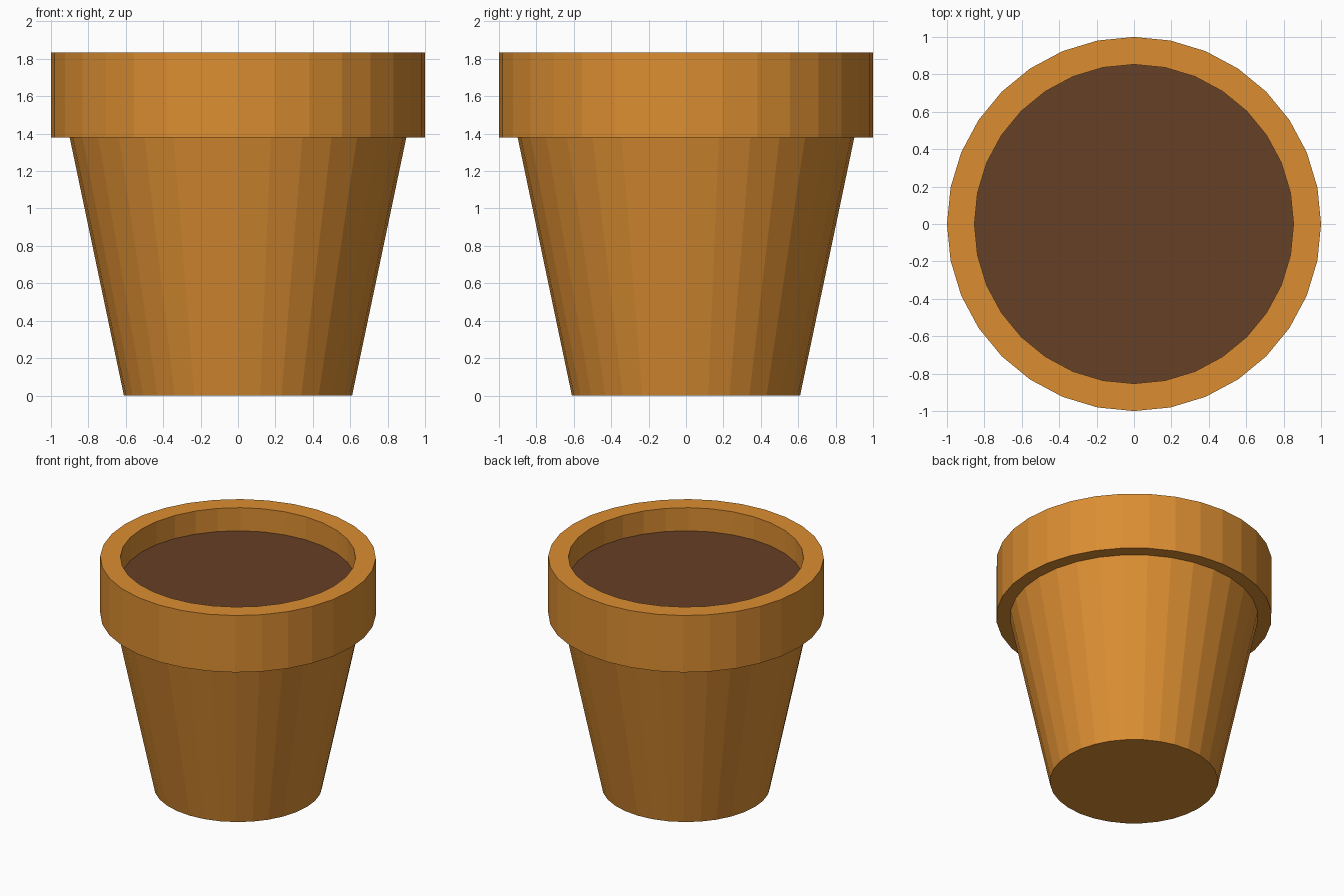
import bpy, bmesh, math

if "Cube" in bpy.data.objects:
    bpy.data.objects.remove(bpy.data.objects["Cube"])

SIDES = 32


def material(name, rgb):
    m = bpy.data.materials.new(name)
    m.diffuse_color = (*rgb, 1.0)
    m.use_nodes = True
    m.node_tree.nodes["Principled BSDF"].inputs["Base Color"].default_value = m.diffuse_color
    return m


def lathe(name, profile, mat, closed=False, cap_start=False, cap_end=False):
    """Spin a (radius, z) profile, listed bottom to top on the outside, into a flat-shaded solid."""
    bm = bmesh.new()
    rings = []
    for r, z in profile:
        rings.append([bm.verts.new((r * math.cos(math.tau * i / SIDES),
                                    r * math.sin(math.tau * i / SIDES), z))
                      for i in range(SIDES)])
    pairs = list(zip(rings, rings[1:]))
    if closed:
        pairs.append((rings[-1], rings[0]))
    for low, high in pairs:
        for i in range(SIDES):
            j = (i + 1) % SIDES
            bm.faces.new((low[i], low[j], high[j], high[i]))
    if cap_start:
        bm.faces.new(rings[0][::-1])
    if cap_end:
        bm.faces.new(rings[-1])
    mesh = bpy.data.meshes.new(name)
    bm.to_mesh(mesh)
    bm.free()
    mesh.materials.append(mat)
    obj = bpy.data.objects.new(name, mesh)
    bpy.context.collection.objects.link(obj)
    return obj


terracotta = material("terracotta", (0.71, 0.27, 0.032))
earth = material("dark earth", (0.13, 0.05, 0.019))

# Pot: tapered wall, overhanging collar, flat lip and straight inner wall down to the soil
lathe("pot", [(0.61, 0.0), (0.90, 1.38), (1.0, 1.38), (1.0, 1.835),
              (0.853, 1.835), (0.853, 1.65)], terracotta, cap_start=True)

# Soil: flat disc filling the inside of the collar
lathe("soil", [(0.853, 1.65)], earth, cap_end=True)
